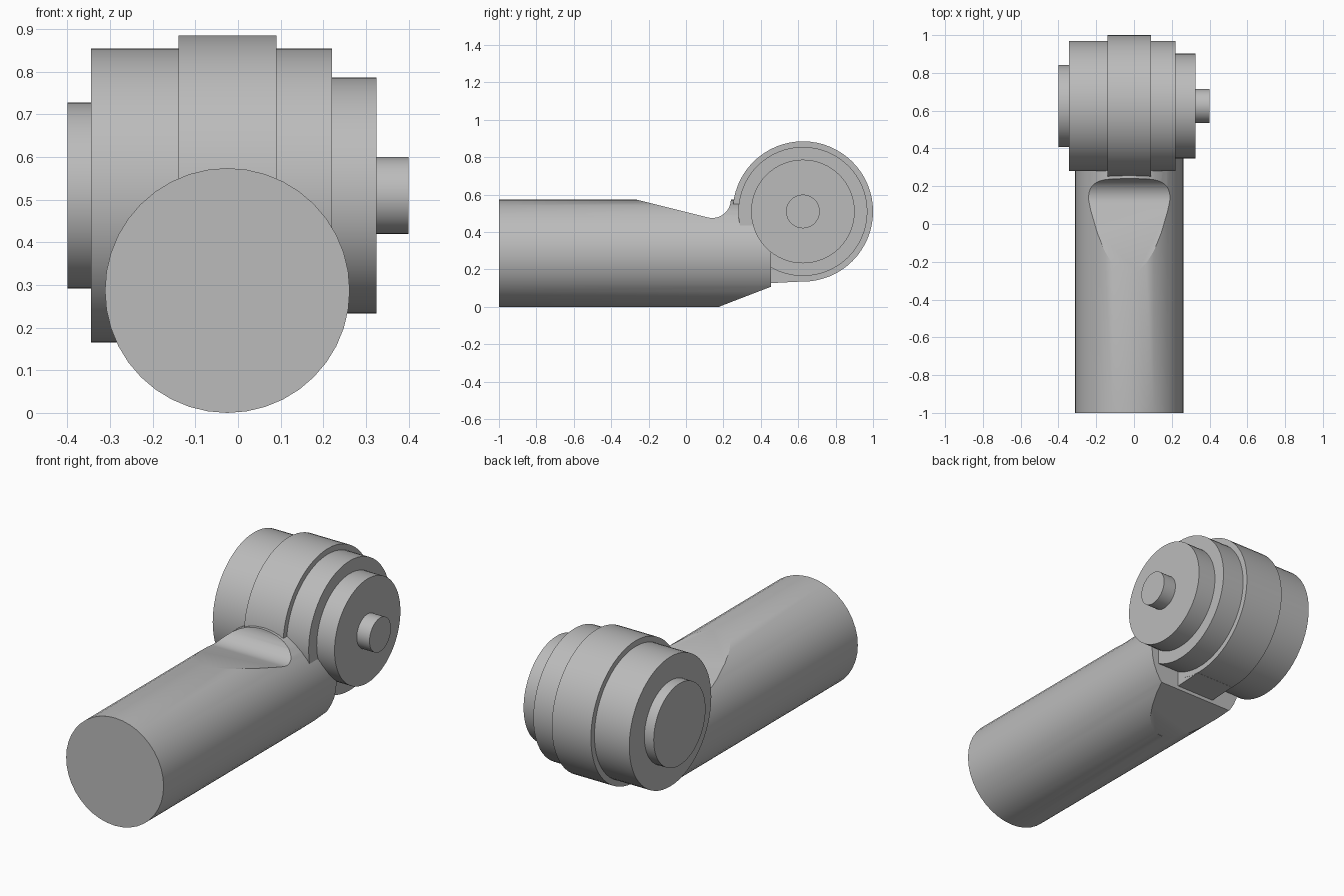
import bpy, bmesh, math
from mathutils import Matrix

cube = bpy.data.objects.get("Cube")
if cube:
    bpy.data.objects.remove(cube, do_unlink=True)

gray = bpy.data.materials.new("plain gray")
gray.use_nodes = True
gray.diffuse_color = (0.5, 0.5, 0.5, 1)
gray.node_tree.nodes["Principled BSDF"].inputs["Base Color"].default_value = (0.5, 0.5, 0.5, 1)

HUB_Y, HUB_Z = 0.625, 0.51
MID_X = -0.025


def add_object(name, bm):
    bmesh.ops.recalc_face_normals(bm, faces=bm.faces)
    mesh = bpy.data.meshes.new(name)
    bm.to_mesh(mesh)
    bm.free()
    mesh.materials.append(gray)
    obj = bpy.data.objects.new(name, mesh)
    bpy.context.collection.objects.link(obj)
    return obj


def cylinder(name, axis, start, end, radius, center, sides):
    """Cylinder along x or y; center gives the other two coordinates."""
    bm = bmesh.new()
    mid = (start + end) / 2
    if axis == 'X':
        turn = Matrix.Rotation(math.pi / 2, 4, 'Y')
        place = (mid, center[0], center[1])
    else:
        turn = Matrix.Rotation(math.pi / 2, 4, 'X')
        place = (center[0], mid, center[1])
    bmesh.ops.create_cone(bm, cap_ends=True, segments=sides, radius1=radius, radius2=radius,
                          depth=end - start, matrix=Matrix.Translation(place) @ turn)
    return add_object(name, bm)


def extrude_x(name, profile, x0, x1):
    """Prism from a (y, z) side profile."""
    bm = bmesh.new()
    face = bm.faces.new([bm.verts.new((x0, y, z)) for y, z in profile])
    out = bmesh.ops.extrude_face_region(bm, geom=[face])
    moved = [v for v in out["geom"] if isinstance(v, bmesh.types.BMVert)]
    bmesh.ops.translate(bm, verts=moved, vec=(x1 - x0, 0, 0))
    return add_object(name, bm)


def smooth(obj):
    bpy.ops.object.select_all(action='DESELECT')
    obj.select_set(True)
    bpy.context.view_layer.objects.active = obj
    bpy.ops.object.shade_smooth_by_angle(angle=math.radians(25))


# Handle: round bar trimmed by a side outline with a scooped top and a sloped underside
handle = cylinder("handle", 'Y', -1, 0.6, 0.287, (MID_X, 0.287), 40)
scoop = [(0.14 + 0.1 * math.cos(a), 0.575 + 0.1 * math.sin(a))
         for a in (math.radians(-104 + 104 * i / 12) for i in range(13))]
outline = [(-1.1, -0.1), (0.18, -0.1), (0.18, 0.002), (0.455, 0.108), (0.455, 0.7),
           (0.24, 0.7)] + scoop[::-1] + [(-0.3, 0.582), (-0.3, 0.7), (-1.1, 0.7)]
trimmer = extrude_x("handle_trimmer", outline, -0.5, 0.5)
trimmer.hide_render = True
trim = handle.modifiers.new("trim", 'BOOLEAN')
trim.operation = 'INTERSECT'
trim.solver = 'EXACT'
trim.object = trimmer
bpy.context.view_layer.update()
graph = bpy.context.evaluated_depsgraph_get()
trimmed = bpy.data.meshes.new_from_object(handle.evaluated_get(graph))
handle.modifiers.clear()
handle.data = trimmed
handle.data.materials.clear()
handle.data.materials.append(gray)
bpy.data.objects.remove(trimmer, do_unlink=True)
smooth(handle)

# Stepped hub drums, each running slightly into its larger neighbour
for name, x0, x1, radius in [
    ("center_ring", -0.14, 0.09, 0.375),
    ("right_drum", -0.345, -0.13, 0.345),
    ("right_cap", -0.4, -0.33, 0.218),
    ("left_drum", 0.08, 0.22, 0.345),
    ("left_plate", 0.21, 0.325, 0.277),
    ("left_axle", 0.31, 0.4, 0.09),
]:
    smooth(cylinder(name, 'X', x0, x1, radius, (HUB_Y, HUB_Z), 64))

# Web joining the center ring to the underside of the handle
extrude_x("ring_web", [(0.4, 0.127), (0.455, 0.127), (0.61, 0.135), (0.61, 0.4), (0.4, 0.4)],
          -0.139, 0.089)
